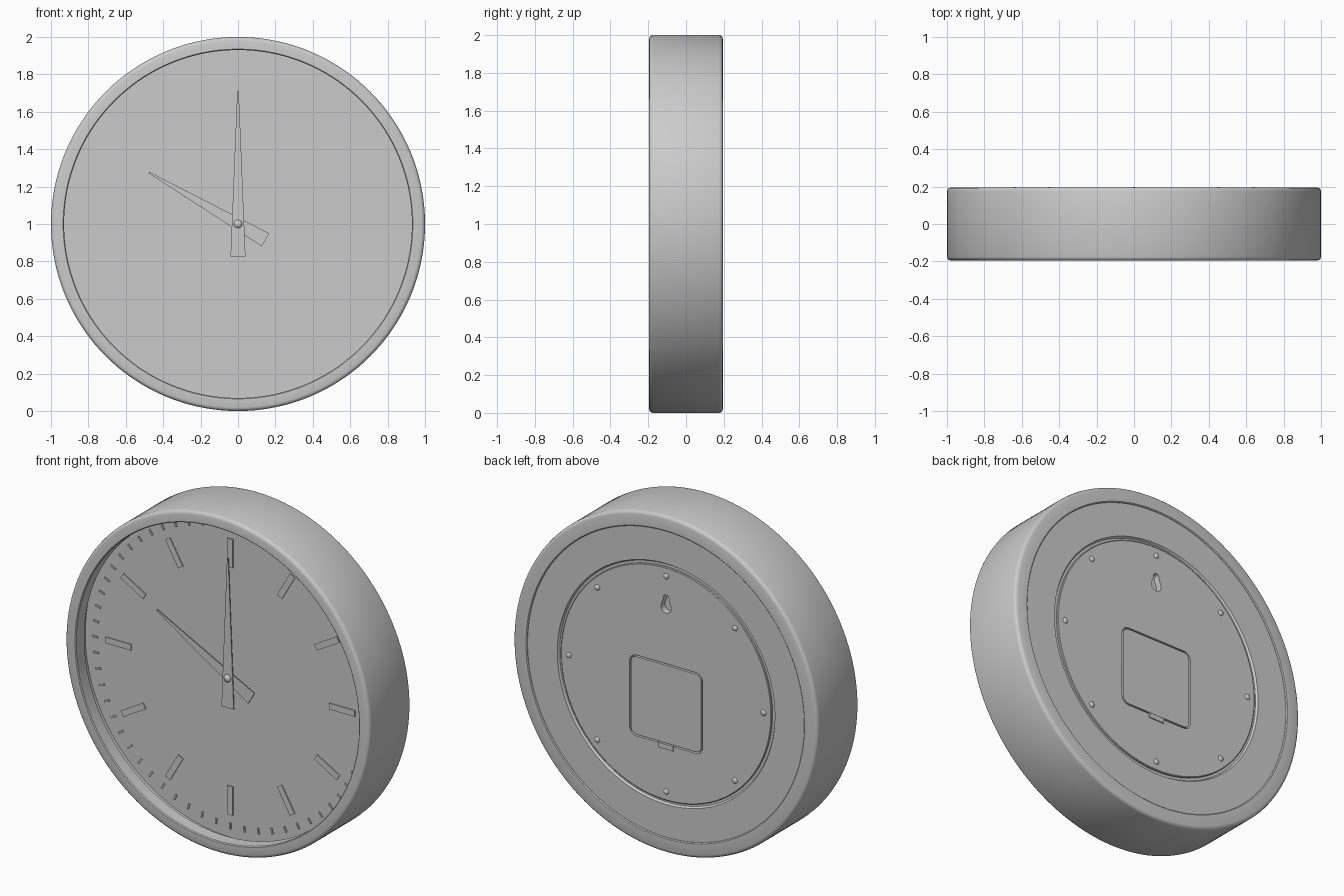
import bpy, bmesh, math
from mathutils import Matrix, Vector

if "Cube" in bpy.data.objects:
    bpy.data.objects.remove(bpy.data.objects["Cube"])

grey = bpy.data.materials.new("plain grey")
grey.use_nodes = True
grey.diffuse_color = (0.6, 0.6, 0.6, 1)
grey.node_tree.nodes["Principled BSDF"].inputs["Base Color"].default_value = (0.6, 0.6, 0.6, 1)

CENTRE = Vector((0, 0, 1))
DIAL_Y = -0.07
BACK_Y = 0.187


def finish(name, bm, smooth=True):
    """Turn a bmesh drawn around the origin into an object at the clock centre."""
    bmesh.ops.recalc_face_normals(bm, faces=bm.faces)
    bmesh.ops.translate(bm, vec=CENTRE, verts=bm.verts)
    mesh = bpy.data.meshes.new(name)
    bm.to_mesh(mesh)
    bm.free()
    obj = bpy.data.objects.new(name, mesh)
    bpy.context.collection.objects.link(obj)
    mesh.materials.append(grey)
    bpy.ops.object.select_all(action='DESELECT')
    obj.select_set(True)
    bpy.context.view_layer.objects.active = obj
    if smooth:
        bpy.ops.object.shade_smooth_by_angle(angle=math.radians(35))
    return obj


def lathe(name, profile, steps=144):
    """Spin a closed (radius, y) profile around the y axis."""
    bm = bmesh.new()
    vs = [bm.verts.new((r, y, 0)) for r, y in profile]
    edges = [bm.edges.new((a, b)) for a, b in zip(vs, vs[1:] + vs[:1])]
    bmesh.ops.spin(bm, geom=vs + edges, cent=(0, 0, 0), axis=(0, 1, 0),
                   angle=math.tau, steps=steps, use_merge=True)
    bmesh.ops.remove_doubles(bm, verts=bm.verts, dist=1e-5)
    return finish(name, bm)


def add_prism(bm, points, y0, y1, turn=0):
    """Extrude an (x, z) outline from y0 to y1, turned about the y axis."""
    rot = Matrix.Rotation(turn, 3, 'Y')
    face = bm.faces.new([bm.verts.new(rot @ Vector((x, y0, z))) for x, z in points])
    ext = bmesh.ops.extrude_face_region(bm, geom=[face])["geom"]
    bmesh.ops.translate(bm, vec=(0, y1 - y0, 0),
                        verts=[v for v in ext if isinstance(v, bmesh.types.BMVert)])


def prism(name, points, y0, y1, turn=0):
    bm = bmesh.new()
    add_prism(bm, points, y0, y1, turn)
    return finish(name, bm)


def bar(half_width, low, high):
    return [(-half_width, low), (half_width, low), (half_width, high), (-half_width, high)]


def rounded_square(half, radius, cz, n=6):
    pts = []
    for k in range(4):
        base = k * math.pi / 2
        c = (half - radius) * math.sqrt(2)
        cx, dz = c * math.cos(base + math.pi / 4), c * math.sin(base + math.pi / 4)
        for i in range(n + 1):
            a = base + i / n * math.pi / 2
            pts.append((cx + radius * math.cos(a), cz + dz + radius * math.sin(a)))
    return pts


def dome(name, x, y, z, radius, depth):
    bm = bmesh.new()
    bmesh.ops.create_uvsphere(bm, u_segments=20, v_segments=12, radius=1)
    bmesh.ops.scale(bm, vec=(radius, depth, radius), verts=bm.verts)
    bmesh.ops.translate(bm, vec=(x, y, z), verts=bm.verts)
    return finish(name, bm)


def cut(target, cutter):
    mod = target.modifiers.new("cut", 'BOOLEAN')
    mod.operation, mod.solver, mod.object = 'DIFFERENCE', 'EXACT', cutter
    bpy.context.view_layer.objects.active = target
    bpy.ops.object.modifier_apply(modifier=mod.name)
    bpy.data.objects.remove(cutter)


# Round case with softened rims and a groove inside the front lip
lathe("case", [(0.955, DIAL_Y), (0.955, -0.11), (0.93, -0.115), (0.93, -0.19),
               (0.935, -0.195), (0.98, -0.195), (0.99, -0.192), (0.997, -0.185), (1, -0.175),
               (1, 0.175), (0.997, 0.185), (0.99, 0.192), (0.98, 0.195),
               (0.915, 0.195), (0.91, 0.19), (0.91, 0.17), (0.955, 0.15)])

# Dial and the fixed ring of the back
lathe("dial", [(0, DIAL_Y), (0.957, DIAL_Y), (0.957, -0.05), (0, -0.05)])
lathe("back_ring", [(0.68, 0.15), (0.912, 0.15), (0.912, BACK_Y), (0.715, BACK_Y),
                    (0.707, 0.175), (0.68, 0.175)])

# Hour marks and minute ticks, raised slightly from the dial
hours, ticks = bmesh.new(), bmesh.new()
for i in range(60):
    turn = i * math.tau / 60
    add_prism(ticks, bar(0.005, 0.87, 0.905), DIAL_Y, DIAL_Y - 0.006, turn)
    if i % 5 == 0:
        add_prism(hours, bar(0.018, 0.65, 0.82), DIAL_Y, DIAL_Y - 0.006, turn)
finish("hour_marks", hours, False)
finish("minute_ticks", ticks, False)

# Tapered hands set at ten o'clock, with pin and cap
def hand(tip, tail):
    return [(-0.04, -tail), (0.04, -tail), (0.004, tip), (-0.004, tip)]

prism("hour_hand", hand(0.55, 0.17), DIAL_Y - 0.01, DIAL_Y - 0.016, -math.tau / 6)
prism("minute_hand", hand(0.71, 0.175), DIAL_Y - 0.022, DIAL_Y - 0.028)
lathe("hand_pin", [(0, DIAL_Y), (0.016, DIAL_Y), (0.016, -0.1), (0, -0.1)], 24)
dome("hand_cap", 0, -0.1, 0, 0.022, 0.014)

# Removable back cover with battery pocket and hanging keyhole
cover = lathe("back_cover", [(0, 0.13), (0.692, 0.13), (0.692, BACK_Y - 0.003),
                             (0.688, BACK_Y), (0, BACK_Y)])
door_z = -0.12
cut(cover, prism("pocket_cutter", rounded_square(0.24, 0.045, door_z), 0.16, 0.25))
keyhole = []
for cz, radius, start in ((0.455, 0.034, 0.85), (0.51, 0.019, -0.1)):
    sweep = 1.3 if radius > 0.03 else 1.2
    for i in range(13):
        a = math.pi * (start + sweep * i / 12)
        keyhole.append((radius * math.cos(a), cz + radius * math.sin(a)))
cut(cover, prism("keyhole_cutter", keyhole, 0.15, 0.25))
bpy.ops.object.select_all(action='DESELECT')
cover.select_set(True)
bpy.context.view_layer.objects.active = cover
bpy.ops.object.shade_smooth_by_angle(angle=math.radians(35))

# Battery door and its latch
prism("battery_door", rounded_square(0.231, 0.037, door_z), 0.155, BACK_Y)
prism("door_latch", bar(0.05, door_z - 0.265, door_z - 0.236), 0.16, BACK_Y + 0.006)

# Screws around the back cover
for i in range(8):
    a = i * math.tau / 8
    dome(f"screw_{i + 1}", 0.64 * math.cos(a), BACK_Y, 0.64 * math.sin(a), 0.017, 0.01)
